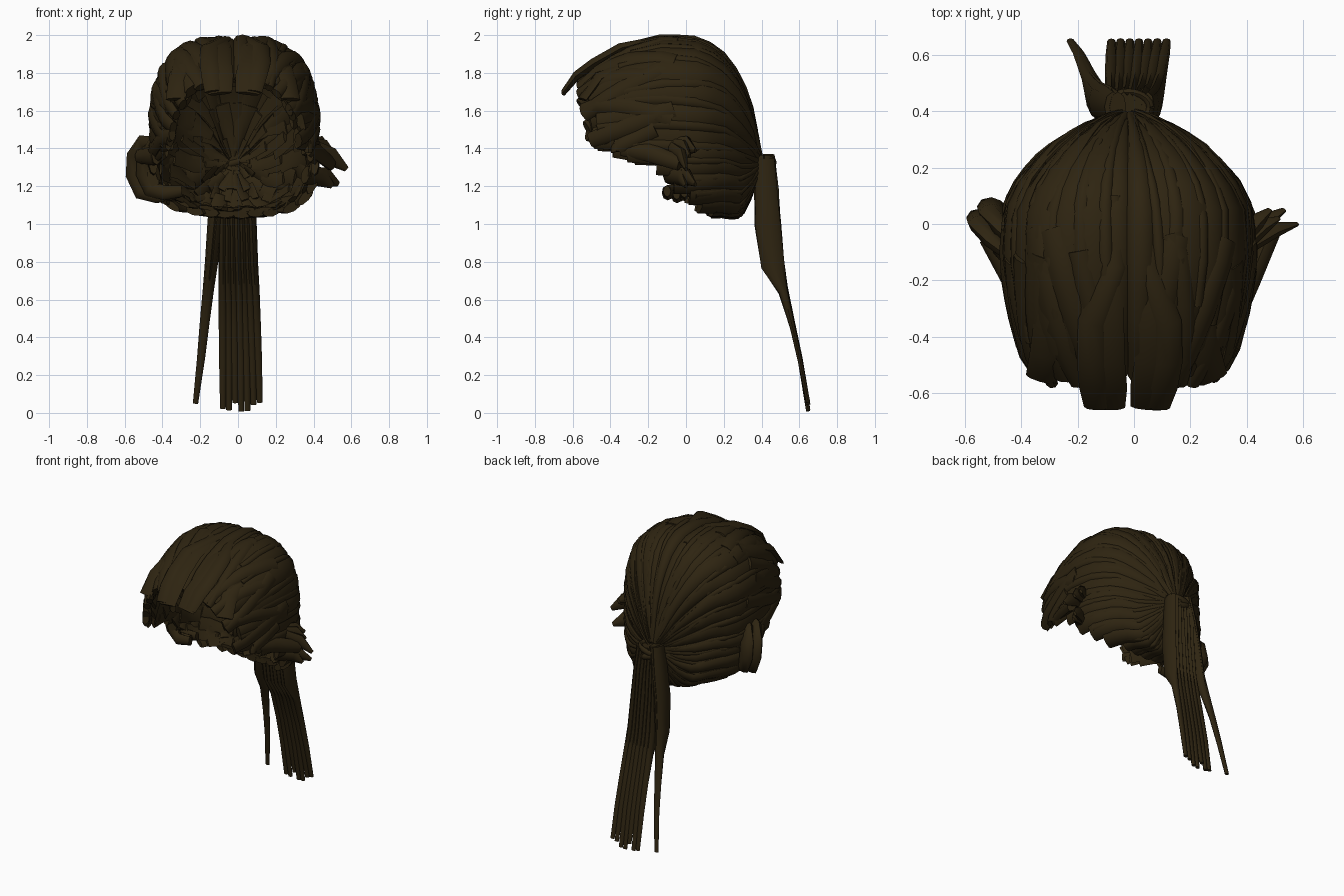
import bpy, bmesh, math, random
from mathutils import Vector

random.seed(4)
if "Cube" in bpy.data.objects:
    bpy.data.objects.remove(bpy.data.objects["Cube"], do_unlink=True)

COLOR = (0.027, 0.0175, 0.0055, 1)
brown = bpy.data.materials.new("dark_brown_hair")
brown.use_nodes = True
brown.diffuse_color = COLOR
bsdf = brown.node_tree.nodes["Principled BSDF"]
bsdf.inputs["Base Color"].default_value = COLOR
bsdf.inputs["Roughness"].default_value = 0.8

MID = -0.02
# head envelope: y, half width, height above middle, depth below middle
ENVELOPE = [(-.58, .28, .32, .10), (-.45, .365, .45, .20), (-.30, .405, .53, .28),
            (-.12, .435, .575, .33), (.05, .425, .565, .345), (.15, .375, .52, .345),
            (.23, .30, .44, .34), (.28, .24, .38, .32), (.335, .155, .26, .20),
            (.37, .085, .12, .09), (.385, .03, .03, .03)]
# hairline: angle from the crown, y where the hair starts
HAIRLINE = [(0, -.55), (50, -.56), (65, -.53), (82, -.51), (90, -.46), (97, -.29),
            (105, -.18), (120, -.07), (135, .04), (150, .12), (181, .13)]


def lookup(table, v):
    v = min(max(v, table[0][0]), table[-1][0])
    for a, b in zip(table, table[1:]):
        if v <= b[0]:
            f = (v - a[0]) / (b[0] - a[0])
            return [p + (q - p) * f for p, q in zip(a[1:], b[1:])]


def on_head(deg, t, scale=1.0):
    """Point, outward direction and local radius; t runs hairline to knot."""
    deg = (deg + 180) % 360 - 180
    front = lookup(HAIRLINE, abs(deg))[0]
    y = front + (.385 - front) * math.sin(t * math.pi / 2)
    w, up, down = lookup(ENVELOPE, y)
    s, c = math.sin(math.radians(deg)), math.cos(math.radians(deg))
    h, power = (up, 3) if c > 0 else (down, 3.7)
    r = (abs(s) ** power + abs(c) ** power) ** (-1 / power)
    middle = 1.4 - .07 * max(0, (y - .2) / .185)
    p = Vector((MID + w * r * s * scale, y * scale, middle + h * r * c * scale))
    n = Vector((s * abs(s) / w, 0, c * abs(c) / h))
    return p, n.normalized(), (w + h) / 2


def sweep(bm, pts, normals, widths, thicks, sides=8):
    """Flattened tube with blunt ends along a path."""
    rings = []
    for i, p in enumerate(pts):
        tan = (pts[min(i + 1, len(pts) - 1)] - pts[max(i - 1, 0)]).normalized()
        side = tan.cross(normals[i]).normalized()
        out = side.cross(tan)
        ring = []
        for k in range(sides):
            a = 2 * math.pi * k / sides
            ring.append(bm.verts.new(p + side * widths[i] * math.cos(a)
                                     + out * thicks[i] * math.sin(a)))
        rings.append(ring)
    for a, b in zip(rings, rings[1:]):
        for k in range(sides):
            j = (k + 1) % sides
            bm.faces.new((a[k], a[j], b[j], b[k]))
    bm.faces.new(rings[0][::-1])
    bm.faces.new(rings[-1])


def head_lock(bm, deg, t0, t1, scale, spread, thick, twist=0, steps=14):
    """Lock lying on the head; spread is its angular width in degrees."""
    pts, nor, wid, thk = [], [], [], []
    for i in range(steps + 1):
        f = i / steps
        p, n, r = on_head(deg + twist * (f - .5), t0 + (t1 - t0) * f, scale)
        pts.append(p)
        nor.append(n)
        wid.append(max(.016, r * math.radians(spread) / 2))
        thk.append(thick * min(1, .35 + r * 2))
    sweep(bm, pts, nor, wid, thk)


def free_lock(bm, pts, widths, thicks, facing):
    pts = [Vector(p) for p in pts]
    sweep(bm, pts, [Vector(facing)] * len(pts), widths, thicks)


def finish(bm, name):
    bmesh.ops.recalc_face_normals(bm, faces=bm.faces)
    me = bpy.data.meshes.new(name)
    bm.to_mesh(me)
    bm.free()
    ob = bpy.data.objects.new(name, me)
    bpy.context.collection.objects.link(ob)
    me.materials.append(brown)
    bpy.ops.object.select_all(action='DESELECT')
    ob.select_set(True)
    bpy.context.view_layer.objects.active = ob
    bpy.ops.object.shade_smooth_by_angle(angle=math.radians(50))


# swept-back outer locks, parted in the middle
bm = bmesh.new()
for side in (-1, 1):
    for k in range(16):
        deg = side * (5.8 + 11.2 * k)
        head_lock(bm, deg, random.uniform(0, .04), 1, random.uniform(.985, 1.01),
                  11 if k == 0 else random.uniform(15, 18), random.uniform(.02, .03),
                  random.uniform(-5, 5) * (k > 0))
        # thinner strands over the seams
        if k:
            head_lock(bm, deg - side * 5.6, random.uniform(.02, .2), .99, 1.02,
                      random.uniform(4, 7), .014, random.uniform(-9, 9))
finish(bm, "swept_back_locks")

# overlapping short pieces lining the inside
bm = bmesh.new()
for row in range(8):
    t = .02 + row * .122
    count = 30 - 2 * row
    for k in range(count):
        deg = (k + .5 * (row % 2)) * 360 / count
        if row < 3 and min(deg, 360 - deg) < 7:
            continue
        head_lock(bm, deg, t, min(1, t + .18), random.uniform(.915, .95),
                  500 / count, .012, random.uniform(-14, 14), 3)
free_lock(bm, [(MID, .36, 1.24), (MID, .365, 1.33), (MID, .36, 1.42)],
          [.07, .1, .07], [.012] * 3, (0, 1, 0))
finish(bm, "inner_lining")

# crossed short locks along the front rim
bm = bmesh.new()
for side in (-1, 1):
    for k in range(8):
        head_lock(bm, side * (17 + 10 * k), 0, random.uniform(.2, .4), 1.015,
                  random.uniform(9, 13), .022, side * random.choice((-14, 10, 16)), 6)
finish(bm, "front_rim_locks")

# forelocks in overlapping pairs beside the parting
bm = bmesh.new()
for back, mid, tip, width, lift in ((-.10, -.11, -.095, .075, 0), (-.07, -.15, -.135, .05, .01),
                                    (.07, .08, .05, .075, 0), (.05, .12, .085, .05, .01)):
    path = [(back, .1, 1.945), (back, -.15, 1.965), (mid, -.35, 1.925),
            (mid, -.49, 1.845), ((mid + tip) / 2, -.58, 1.78), (tip, -.65, 1.69)]
    free_lock(bm, [(x, y, z + lift) for x, y, z in path],
              [width * f for f in (.4, .8, 1, 1.05, 1.05, .85)],
              [.01, .02, .022, .022, .02, .012], (mid, -.4, 1))
for x, out in ((-.31, -.02), (.25, .03)):
    free_lock(bm, [(x, -.3, 1.85), (x, -.46, 1.78), (x + out, -.55, 1.66)],
              [.04, .06, .055], [.02, .025, .012], (out * 10, -.5, 1))
finish(bm, "forelocks")

# curled tuft over the right ear
bm = bmesh.new()
for dy, s in ((0, 1), (.04, .93), (-.05, .9)):
    loop = [(-.41, -.14, 1.43), (-.50, -.06, 1.43), (-.54, .0, 1.36),
            (-.545, .02, 1.26), (-.51, .0, 1.17), (-.43, -.05, 1.15), (-.33, -.05, 1.16)]
    free_lock(bm, [(x * s, y + dy, 1.3 + (z - 1.3) * s) for x, y, z in loop],
              [.03, .045, .05, .05, .045, .04, .03], [.02, .03, .035, .035, .03, .03, .02],
              (0.05, 1, 0.05))
free_lock(bm, [(-.39, -.34, 1.40), (-.44, -.2, 1.36), (-.52, -.05, 1.36)],
          [.04, .05, .04], [.02, .03, .03], (-1, 0, .1))
finish(bm, "right_ear_tuft")

# spiky tuft over the left ear
bm = bmesh.new()
for tip in ((.575, .0, 1.29), (.53, .05, 1.21), (.50, .0, 1.2), (.51, .02, 1.36),
            (.48, .05, 1.39), (.44, .0, 1.22)):
    root = Vector((.36, -.1, 1.41 if tip[2] > 1.25 else 1.26))
    mid = root.lerp(Vector(tip), .6) + Vector((.0, .02, .02))
    free_lock(bm, [root, mid, tip], [.05, .05, .015], [.03, .03, .008], (.1, 1, .1))
free_lock(bm, [(.37, -.34, 1.40), (.42, -.2, 1.38), (.49, -.03, 1.32)],
          [.04, .05, .04], [.02, .03, .03], (1, 0, .1))
finish(bm, "left_ear_tuft")

# long tail and its separate side strand
TAIL = [(.415, 1.345), (.425, 1.18), (.433, 1.0), (.46, .78), (.515, .64),
        (.565, .45), (.605, .27), (.647, .03)]
DEPTH = [.054, .064, .068, .06, .025, .014, .012, .011]
bm = bmesh.new()
for k in range(7):
    f = k / 6
    end = -.08 + .195 * f
    drop = random.uniform(-.025, .025)
    path = []
    for i, (y, z) in enumerate(TAIL):
        u = (i / 7) ** .8
        path.append(((-.08 + .13 * f) * (1 - u) + end * u, y, z + (drop if i == 7 else 0)))
    free_lock(bm, path, [.022, .024, .025, .024, .023, .022, .02, .015],
              [d * random.uniform(.9, 1.05) for d in DEPTH], (0, 1, 0))
finish(bm, "tail")

bm = bmesh.new()
xs = [-.075, -.10, -.125, -.145, -.16, -.18, -.197, -.225]
for dx in (0, .018):
    free_lock(bm, [(x + dx * (1 - i / 7), y, z + .02) for i, (x, (y, z)) in enumerate(zip(xs, TAIL))],
              [.03, .036, .036, .03, .026, .023, .02, .014], DEPTH, (0, 1, 0))
finish(bm, "tail_side_strand")

# lock wrapped round the base of the tail
bm = bmesh.new()
for j in range(2):
    pts, nor = [], []
    for i in range(21):
        a = 2 * math.pi * i / 20
        n = Vector((math.cos(a), math.sin(a), 0))
        pts.append(Vector((MID + .078 * n.x, .413 + .053 * n.y, 1.325 - .035 * j + .02 * n.x * (1 - 2 * j))))
        nor.append(n)
    sweep(bm, pts, nor, [.02] * 21, [.014] * 21)
finish(bm, "tail_wrap")
